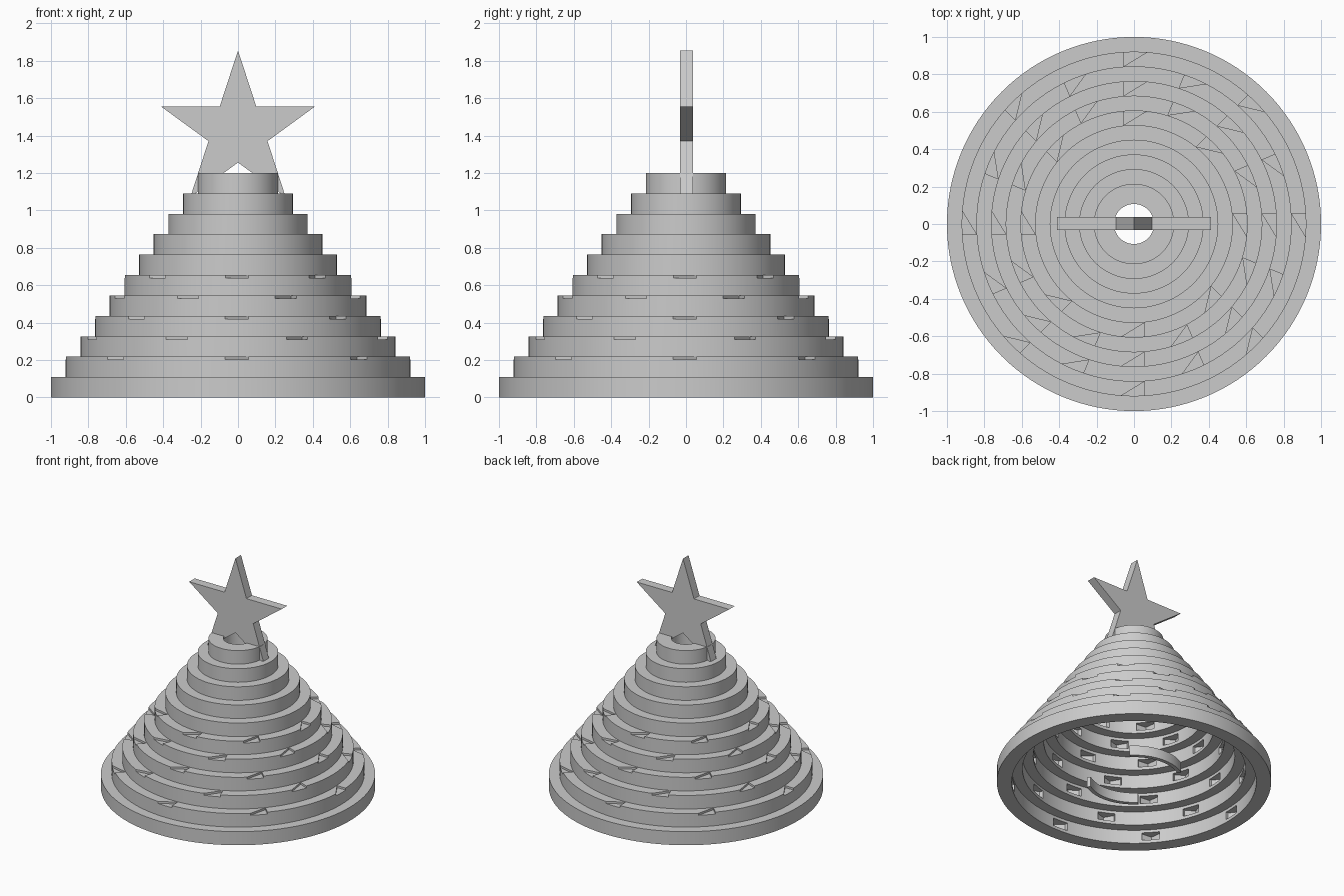
import bpy, bmesh
from math import sin, cos, pi, radians
from mathutils import Matrix

cube = bpy.data.objects.get("Cube")
if cube:
    bpy.data.objects.remove(cube)

grey = bpy.data.materials.new("plain grey")
grey.use_nodes = True
COLOUR = (0.6, 0.6, 0.6, 1)
grey.diffuse_color = COLOUR
grey.node_tree.nodes["Principled BSDF"].inputs["Base Color"].default_value = COLOUR

TIERS = 11
HEIGHT = 1.2 / TIERS
WALL = 0.108
STEP = 0.0785


def make_object(name, bm):
    bmesh.ops.recalc_face_normals(bm, faces=bm.faces)
    mesh = bpy.data.meshes.new(name)
    bm.to_mesh(mesh)
    bm.free()
    obj = bpy.data.objects.new(name, mesh)
    bpy.context.collection.objects.link(obj)
    mesh.materials.append(grey)
    return obj


def prism(bm, outline, depth, matrix=Matrix()):
    """Extrude a flat outline along local z, then place it."""
    face = bm.faces.new([bm.verts.new((x, y, 0)) for x, y in outline])
    new = bmesh.ops.extrude_face_region(bm, geom=[face])["geom"]
    top = [v for v in new if isinstance(v, bmesh.types.BMVert)]
    bmesh.ops.translate(bm, verts=top, vec=(0, 0, depth))
    bmesh.ops.transform(bm, verts=list(face.verts) + top, matrix=matrix)


def arc_band(bm, inner, outer, z0, z1, start=0, sweep=2 * pi, count=128):
    """Sweep a rectangular section round the z axis."""
    full = sweep >= 2 * pi
    loops = []
    for i in range(count if full else count + 1):
        a = start + sweep * i / count
        loops.append([bm.verts.new((r * cos(a), r * sin(a), z)) for r, z in
                      ((inner, z0), (outer, z0), (outer, z1), (inner, z1))])
    for i in range(count):
        a, b = loops[i], loops[(i + 1) % len(loops)]
        for j in range(4):
            k = (j + 1) % 4
            bm.faces.new((a[j], a[k], b[k], b[j]))
    if not full:
        bm.faces.new(loops[0])
        bm.faces.new(loops[-1])


def smooth(obj):
    bpy.ops.object.select_all(action='DESELECT')
    obj.select_set(True)
    bpy.context.view_layer.objects.active = obj
    bpy.ops.object.shade_smooth_by_angle(angle=radians(30))


def around(phase, z):
    """Eight evenly spaced placements round the axis."""
    return [Matrix.Translation((0, 0, z)) @ Matrix.Rotation(phase + i * pi / 4, 4, 'Z')
            for i in range(8)]


# Stepped hollow tiers with wedge notches on the treads and inside pockets
for k in range(1, TIERS + 1):
    outer = 1 - STEP * (k - 1)
    inner = outer - WALL
    base = (k - 1) * HEIGHT
    bm = bmesh.new()
    arc_band(bm, inner, outer, base, base + HEIGHT)
    tier = make_object(f"tier_{k}", bm)

    cut = bmesh.new()
    if 2 <= k <= 6:
        notch = [(-0.055, outer - STEP), (0.09, outer + 0.01), (-0.055, outer + 0.01)]
        for m in around((k % 2) * pi / 8, base + HEIGHT - 0.016):
            prism(cut, notch, 0.05, m)
    if k <= 7:
        pocket = [(-0.02, inner - 0.02), (0.11, inner - 0.02),
                  (0.11, inner + 0.02), (0.045, inner + 0.07), (-0.02, inner + 0.02)]
        for m in around((1 - k % 2) * pi / 8, base + 0.025):
            prism(cut, pocket, 0.062, m)
    if cut.verts:
        cutter = make_object(f"tier_{k}_cutter", cut)
        mod = tier.modifiers.new("notches", 'BOOLEAN')
        mod.operation = 'DIFFERENCE'
        mod.solver = 'EXACT'
        mod.object = cutter
        smooth(tier)
        bpy.ops.object.modifier_apply(modifier=mod.name)
        bpy.data.objects.remove(cutter)
    else:
        cut.free()
    smooth(tier)

# Two curved bars inside the base
for name, start in (("inner_bar_back", 45), ("inner_bar_front", 225)):
    bm = bmesh.new()
    arc_band(bm, 0.33, 0.36, 0.02, 0.1, radians(start), radians(78), 24)
    smooth(make_object(name, bm))

# Five-pointed star standing on the top tier
bm = bmesh.new()
points = []
for i in range(10):
    r = 0.433 if i % 2 == 0 else 0.166
    points.append((r * sin(i * pi / 5), r * cos(i * pi / 5)))
prism(bm, points, 0.07, Matrix.Translation((0, 0.038, 1.422)) @ Matrix.Rotation(pi / 2, 4, 'X'))
make_object("star", bm)
